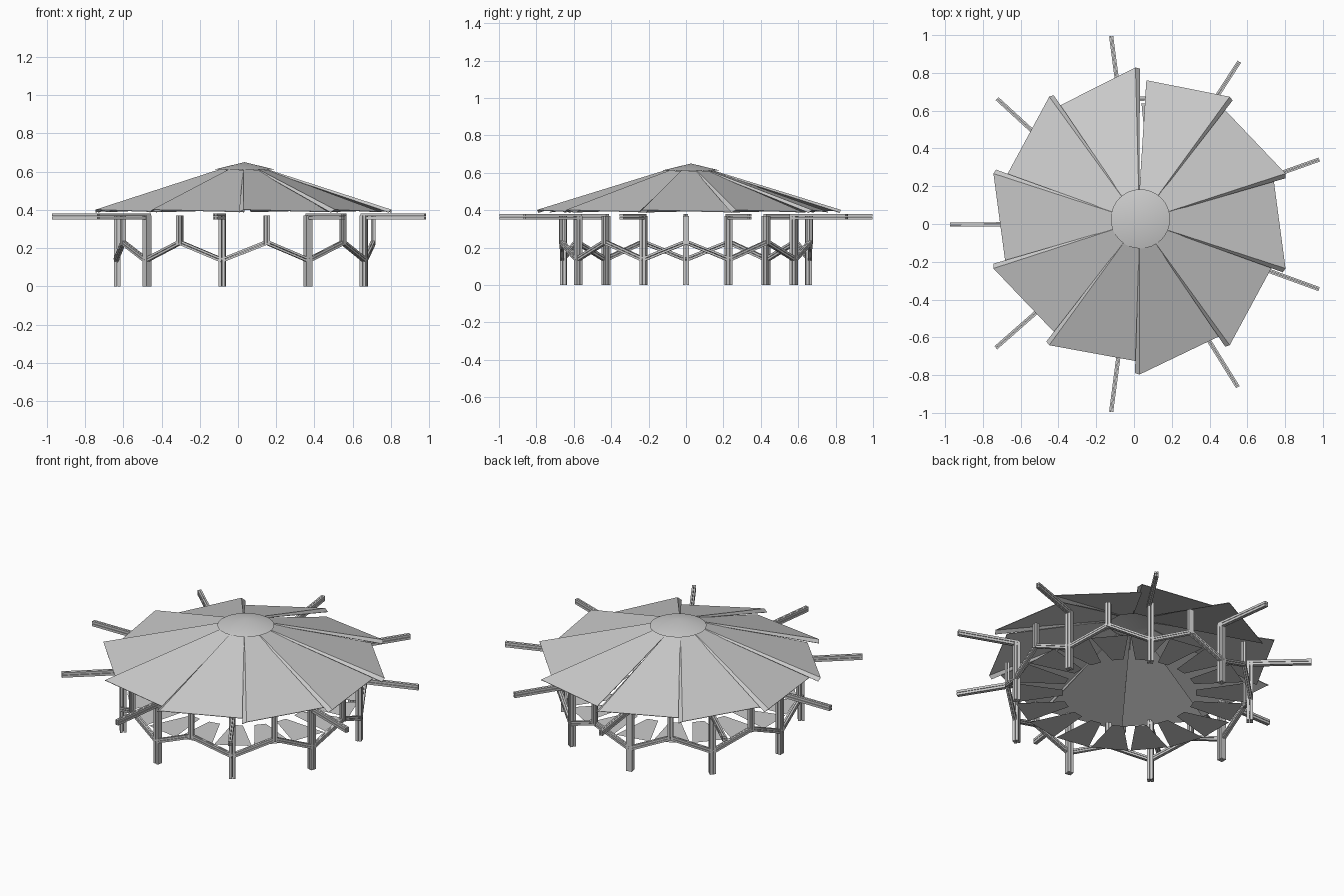
import bpy, math
from mathutils import Vector

if "Cube" in bpy.data.objects:
    bpy.data.objects.remove(bpy.data.objects["Cube"])

CX = 0.033         # frame axis in x
RX, RY = 0.029, 0.016   # roof axis


def pol(r, deg, z, cx=CX, cy=0.0):
    a = math.radians(deg)
    return Vector((cx + r * math.cos(a), cy + r * math.sin(a), z))


def mesh(name, verts, faces):
    me = bpy.data.meshes.new(name)
    me.from_pydata([tuple(v) for v in verts], [], faces)
    me.update()
    ob = bpy.data.objects.new(name, me)
    bpy.context.collection.objects.link(ob)
    return ob


def bundle(name, a, b, w, h):
    """Bar from a to b made of four slim sticks, overall section w by h."""
    d = (b - a).normalized()
    ref = Vector((0, 0, 1)) if abs(d.z) < 0.9 else Vector((a.x - CX, a.y, 0)).normalized()
    s = d.cross(ref).normalized()
    u = s.cross(d)
    verts, faces = [], []
    for i in (-1, 1):
        for j in (-1, 1):
            n = len(verts)
            c = s * (i * w * .27) + u * (j * h * .27)
            for p in (a, b):
                for x, y in ((-1, -1), (1, -1), (1, 1), (-1, 1)):
                    verts.append(p + c + s * (x * w * .23) + u * (y * h * .23))
            faces += [(n + k, n + (k + 1) % 4, n + 4 + (k + 1) % 4, n + 4 + k) for k in range(4)]
            faces += [(n + 3, n + 2, n + 1, n), (n + 4, n + 5, n + 6, n + 7)]
    return mesh(name, verts, faces)


# Nine posts with outward beams, braces and hanging struts between them
beam_turn = (-.2, -1.4, -1.2, -1.2, .2, .6, 1.2, .9, 0)
for k in range(9):
    a = 20 + 40 * k
    t = beam_turn[k]
    bundle("post", pol(.665, a, 0), pol(.665, a, .37), .034, .034)
    bundle("beam", pol(.65, a + t * .4, .366), pol(1.007, a + t, .366), .022, .03)
    mid = pol(.675, a + 20, .23)
    bundle("brace_left", pol(.672, a, .137), mid, .022, .024)
    bundle("brace_right", pol(.672, a + 40, .137), mid, .022, .024)
    bundle("strut", pol(.675, a + 20, .22), pol(.675, a + 20, .37), .03, .024)

# Ten overlapping roof panels, each with a folded-down leading edge
for k in range(10):
    a = -18 + 36 * k
    end, inner = (a + 33.2, a + 37) if a == 54 else (a + 36.3, a + 37)
    if a == 90:
        a = 91.5
    q = lambda r, d, z: pol(r, d, z, RX, RY)
    v = [q(.13, a, .613), q(.813, a, .402), q(.746, end, .391), q(.13, inner, .609),
         q(.13, a - 1, .604), q(.806, a - 1.7, .388)]
    ob = mesh("roof_panel", v, [(0, 1, 2, 3), (4, 5, 1, 0)])
    m = ob.modifiers.new("thickness", 'SOLIDIFY')
    m.thickness = .003

# Conical cap
n = 32
rim = [pol(.157, 360 * i / n, .612, .034, .027) for i in range(n)]
cap = mesh("roof_cap", rim + [Vector((.034, .027, .65))],
           [(i, (i + 1) % n, n) for i in range(n)])
for p in cap.data.polygons:
    p.use_smooth = True

# Ring of flat wedge slabs inside the posts, notches open to the middle
for k in range(18):
    a = 20 * k
    mesh("seat_slab", [pol(.37, a - 5, .182), pol(.64, a - 9.4, .182),
                       pol(.64, a + 9.4, .182), pol(.37, a + 5, .182)], [(0, 1, 2, 3)])
